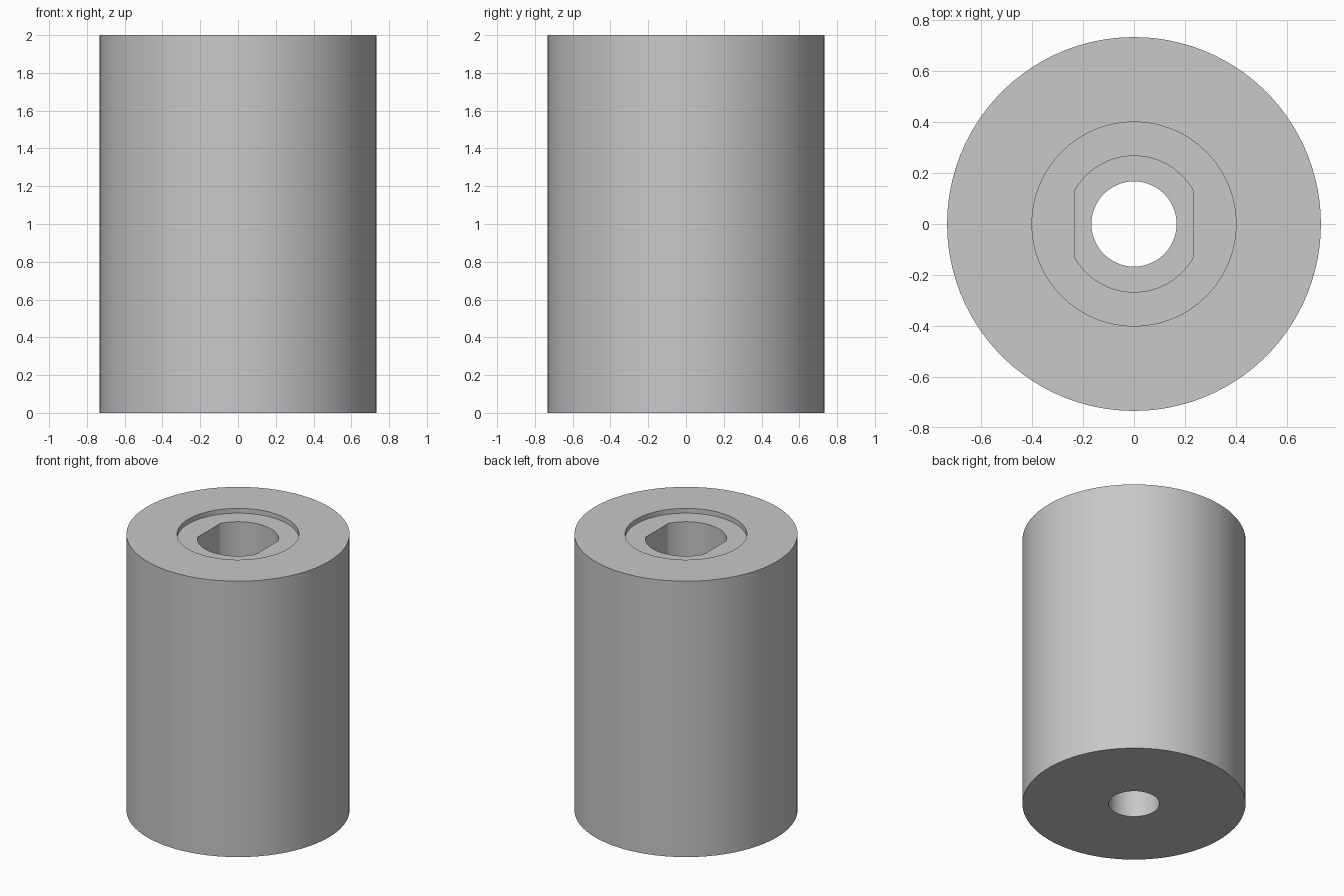
import bpy, bmesh, math

cube = bpy.data.objects.get("Cube")
if cube:
    bpy.data.objects.remove(cube, do_unlink=True)

SIDES = 100
OUTER, RECESS, SLOT, FLAT, BORE = 0.733, 0.4, 0.267, 0.2333, 0.167
TOP, RECESS_FLOOR, SLOT_FLOOR = 2.0, 1.965, 1.0


def ring(bm, radius, z, half_width=None):
    """Circle of vertices, optionally cut by two flats facing along x."""
    limit = half_width or radius
    verts = []
    for i in range(SIDES):
        a = math.tau * i / SIDES
        x = max(-limit, min(limit, radius * math.cos(a)))
        verts.append(bm.verts.new((x, radius * math.sin(a), z)))
    return verts


grey = bpy.data.materials.new("plain grey")
grey.use_nodes = True
colour = (0.58, 0.58, 0.58, 1)
grey.diffuse_color = colour
grey.node_tree.nodes["Principled BSDF"].inputs["Base Color"].default_value = colour

# Sleeve: outer wall, shallow recess, flat-sided socket and through bore
bm = bmesh.new()
rings = [
    ring(bm, BORE, 0),
    ring(bm, OUTER, 0),
    ring(bm, OUTER, TOP),
    ring(bm, RECESS, TOP),
    ring(bm, RECESS, RECESS_FLOOR),
    ring(bm, SLOT, RECESS_FLOOR, FLAT),
    ring(bm, SLOT, SLOT_FLOOR, FLAT),
    ring(bm, BORE, SLOT_FLOOR),
]
for lower, upper in zip(rings, rings[1:] + rings[:1]):
    for i in range(SIDES):
        j = (i + 1) % SIDES
        bm.faces.new((lower[i], lower[j], upper[j], upper[i]))
bmesh.ops.recalc_face_normals(bm, faces=bm.faces)

mesh = bpy.data.meshes.new("sleeve")
bm.to_mesh(mesh)
bm.free()
mesh.materials.append(grey)
sleeve = bpy.data.objects.new("sleeve", mesh)
bpy.context.collection.objects.link(sleeve)

# Smooth walls with crisp rims and socket corners
bpy.ops.object.select_all(action="DESELECT")
sleeve.select_set(True)
bpy.context.view_layer.objects.active = sleeve
bpy.ops.object.shade_smooth_by_angle(angle=math.radians(20))
